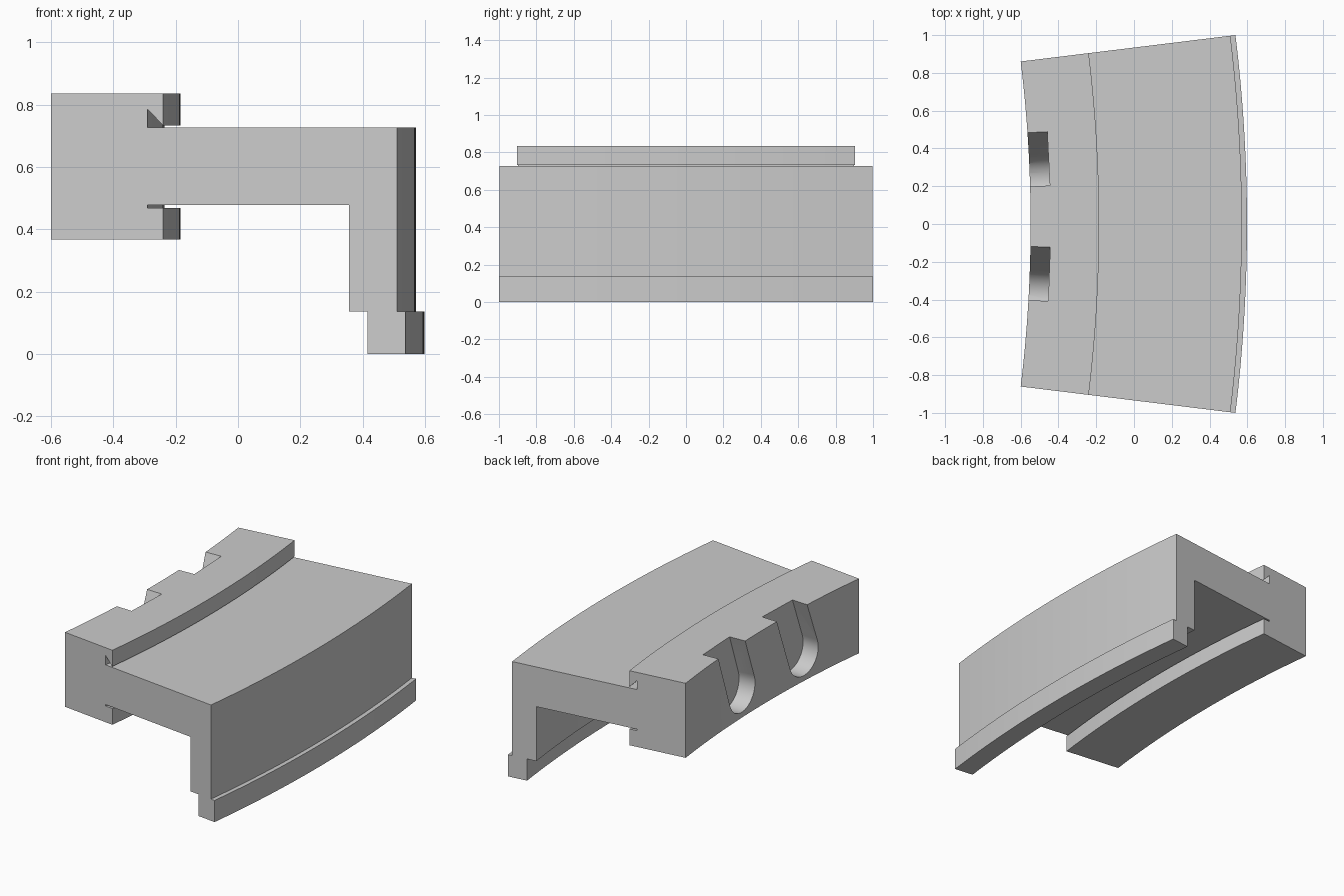
import bpy, bmesh, math
from mathutils import Matrix, Vector

cube = bpy.data.objects.get("Cube")
if cube:
    bpy.data.objects.remove(cube, do_unlink=True)

HALF = math.radians(7.0)   # half of the swept angle
AXIS_X = -7.607            # sweep axis
SEGMENTS = 32

grey = bpy.data.materials.new("plain_grey")
grey.use_nodes = True
colour = (0.6, 0.6, 0.6, 1)
grey.diffuse_color = colour
grey.node_tree.nodes["Principled BSDF"].inputs["Base Color"].default_value = colour


def make_object(name, bm):
    bmesh.ops.recalc_face_normals(bm, faces=bm.faces)
    mesh = bpy.data.meshes.new(name)
    bm.to_mesh(mesh)
    bm.free()
    mesh.materials.append(grey)
    obj = bpy.data.objects.new(name, mesh)
    bpy.context.collection.objects.link(obj)
    return obj


def loft(name, rings):
    """Skin a list of equal rings and cap both ends."""
    bm = bmesh.new()
    rows = [[bm.verts.new(p) for p in ring] for ring in rings]
    for a, b in zip(rows, rows[1:]):
        for i in range(len(a)):
            j = (i + 1) % len(a)
            bm.faces.new((a[i], a[j], b[j], b[i]))
    bm.faces.new(rows[0])
    bm.faces.new(rows[-1])
    return make_object(name, bm)


# Cross-section on the end plane: head, undercut grooves, web, skirt and foot
section = [
    (-0.60, 0.367), (-0.60, 0.835), (-0.24, 0.835), (-0.24, 0.733),
    (-0.29, 0.785), (-0.29, 0.727), (0.51, 0.727), (0.51, 0.136),
    (0.537, 0.136), (0.537, 0), (0.415, 0), (0.415, 0.136),
    (0.355, 0.136), (0.355, 0.478), (-0.29, 0.478), (-0.29, 0.469),
    (-0.24, 0.469), (-0.24, 0.367),
]
rings = []
for k in range(SEGMENTS + 1):
    t = -HALF + 2 * HALF * k / SEGMENTS
    ring = []
    for x, z in section:
        r = (x - AXIS_X) / math.cos(HALF)
        ring.append((AXIS_X + r * math.cos(t), r * math.sin(t), z))
    rings.append(ring)
body = loft("curved_flanged_segment", rings)


# Slanted round-bottomed slots in the inner wall of the head
def slot_cutter(y_top):
    radius, tilt, centre_z, top_z = 0.134, math.radians(20), 0.535, 0.835
    angle = math.asin(y_top / 7.1)
    along = Vector((math.sin(tilt), math.cos(tilt)))
    side = Vector((math.cos(tilt), -math.sin(tilt)))
    centre = Vector(((centre_z - top_z) * math.tan(tilt), centre_z))
    outline = [centre + side * radius * math.cos(a) - along * radius * math.sin(a)
               for a in (math.pi * i / 20 for i in range(21))]
    outline += [centre - side * radius + along * 0.6,
                centre + side * radius + along * 0.6]
    place = Matrix.Translation((AXIS_X, 0, 0)) @ Matrix.Rotation(angle, 4, 'Z')
    return loft("slot_cutter", [[place @ Vector((r, p.x, p.y)) for p in outline]
                                for r in (6.9, 7.163)])


bpy.context.view_layer.objects.active = body
for y_top in (0.343, -0.263):
    cutter = slot_cutter(y_top)
    cutter.hide_render = True
    cut = body.modifiers.new("slot", 'BOOLEAN')
    cut.operation = 'DIFFERENCE'
    cut.solver = 'EXACT'
    cut.object = cutter
    bpy.ops.object.modifier_apply(modifier=cut.name)
    bpy.data.objects.remove(cutter, do_unlink=True)

# Smooth curved walls, sharp corners
bpy.ops.object.select_all(action='DESELECT')
body.select_set(True)
bpy.ops.object.shade_smooth_by_angle(angle=math.radians(25))
